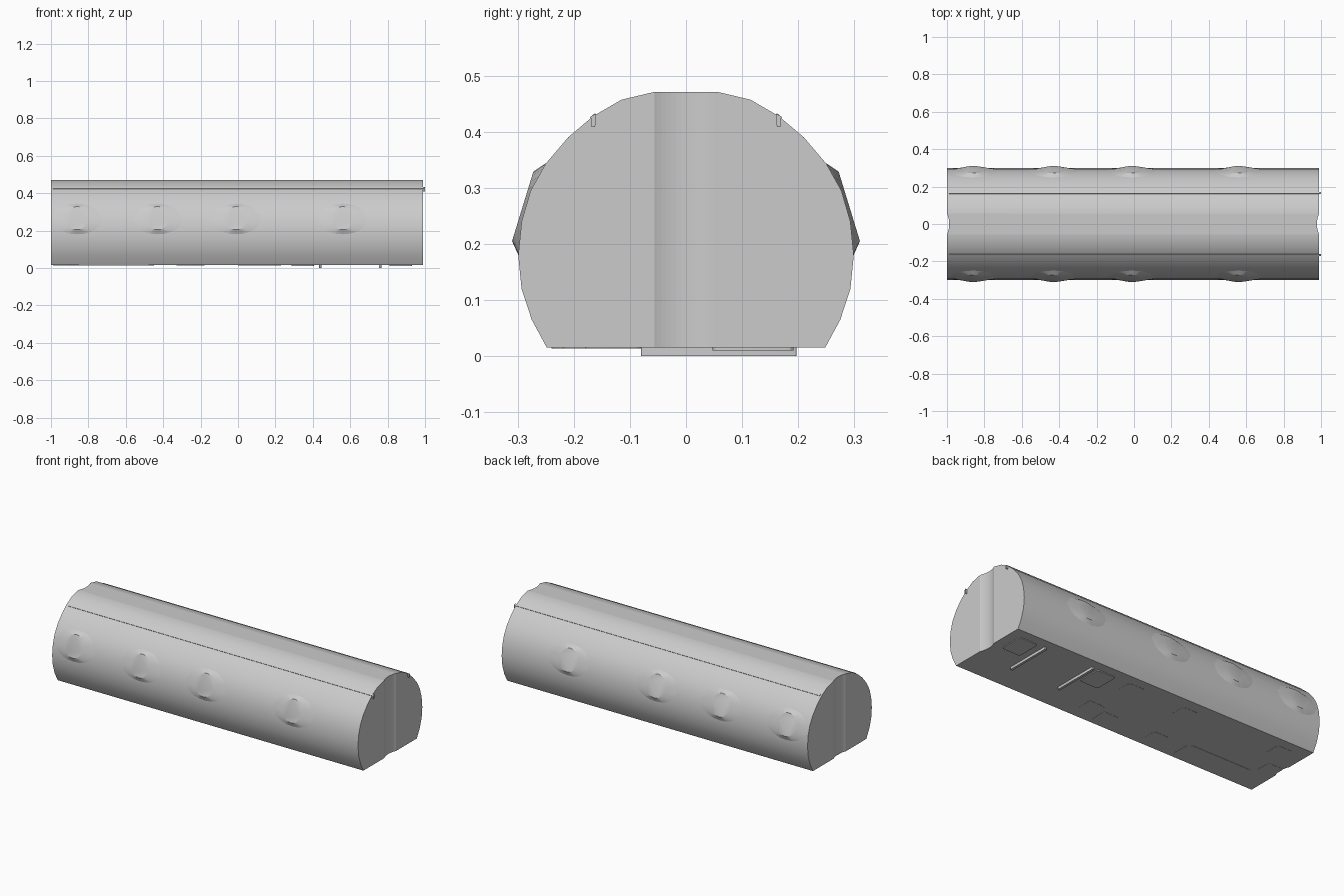
import bpy, bmesh, math
from mathutils import Vector

if "Cube" in bpy.data.objects:
    bpy.data.objects.remove(bpy.data.objects["Cube"])

X0, X1 = -1.0, 0.99
FLOOR = 0.015
HALF = [(0.056, 0.471), (0.115, 0.457), (0.165, 0.428), (0.21, 0.39), (0.25, 0.343),
        (0.277, 0.295), (0.293, 0.24), (0.299, 0.18), (0.293, 0.12), (0.275, 0.065), (0.248, FLOOR)]


def make(name, bm, angle=22):
    bmesh.ops.recalc_face_normals(bm, faces=bm.faces)
    me = bpy.data.meshes.new(name)
    bm.to_mesh(me)
    bm.free()
    ob = bpy.data.objects.new(name, me)
    bpy.context.collection.objects.link(ob)
    bpy.ops.object.select_all(action='DESELECT')
    bpy.context.view_layer.objects.active = ob
    ob.select_set(True)
    bpy.ops.object.shade_smooth_by_angle(angle=math.radians(angle))
    return ob


def prism(name, outline, vec):
    bm = bmesh.new()
    f = bm.faces.new([bm.verts.new(p) for p in outline])
    r = bmesh.ops.extrude_face_region(bm, geom=[f])
    bmesh.ops.translate(bm, vec=vec, verts=[v for v in r['geom'] if isinstance(v, bmesh.types.BMVert)])
    return make(name, bm)


def plate(name, xa, xb, ya, yb, z, corner=0.012):
    pts = []
    corners = [(xb - corner, yb - corner, 0), (xa + corner, yb - corner, 90),
               (xa + corner, ya + corner, 180), (xb - corner, ya + corner, 270)]
    for cx, cy, a0 in corners:
        for k in range(4):
            a = math.radians(a0 + k * 30)
            pts.append((cx + corner * math.cos(a), cy + corner * math.sin(a), z))
    return prism(name, pts, (0, 0, FLOOR + 0.001 - z))


def skin_y(z):
    # half width of the shell at a given height
    for (ya, za), (yb, zb) in zip(HALF, HALF[1:]):
        if zb <= z <= za:
            return yb + (ya - yb) * (z - zb) / (za - zb)
    return HALF[-1][0]


# Main shell: faceted round profile with a flat floor
outline = [(X0, y, z) for y, z in HALF] + [(X0, -y, z) for y, z in reversed(HALF)]
shell = prism("shell", outline, (X1 - X0, 0, 0))

# Shallow upright hollow in each end
R, DEPTH = 0.137, 0.012
for cx in (X1 - DEPTH + R, X0 + DEPTH - R):
    bpy.ops.mesh.primitive_cylinder_add(vertices=96, radius=R, depth=0.8, location=(cx, 0, 0.25))
    cutter = bpy.context.object
    cutter.name = "end_hollow_cutter"
    cutter.hide_render = True
    mod = shell.modifiers.new("hollow", 'BOOLEAN')
    mod.object, mod.operation, mod.solver = cutter, 'DIFFERENCE', 'EXACT'
    bpy.context.view_layer.objects.active = shell
    bpy.ops.object.modifier_apply(modifier=mod.name)
    bpy.data.objects.remove(cutter)

# Flat round pads on both sides, blended into the shell by a skirt
N = 24
for side in (1, -1):
    for cx in (-0.86, -0.43, -0.01, 0.56):
        bm = bmesh.new()
        inner, outer = [], []
        for k in range(N):
            a = 2 * math.pi * k / N
            c, s = math.cos(a), math.sin(a)
            inner.append(bm.verts.new((cx + 0.064 * c, side * (0.291 - 0.019 * s), 0.267 + 0.062 * s)))
            z = 0.262 + 0.084 * s
            outer.append(bm.verts.new((max(X0, cx + 0.14 * c), side * (skin_y(z) - 0.001), z)))
        bm.faces.new(inner)
        for k in range(N):
            j = (k + 1) % N
            bm.faces.new((inner[k], inner[j], outer[j], outer[k]))
        ob = make("side_pad", bm, 25)
        if ob.data.polygons[0].normal.y * side < 0:
            ob.data.flip_normals()

# Thin roof seams with a small hook at the right end
for s in (1, -1):
    prism("roof_seam", [(-0.99, s * 0.160, 0.428), (-0.99, s * 0.169, 0.422),
                        (-0.99, s * 0.171, 0.426), (-0.99, s * 0.162, 0.433)], (1.985, 0, 0))
    prism("seam_hook", [(X1 - 0.005, s * 0.160, 0.432), (X1 - 0.005, s * 0.170, 0.427),
                        (X1 - 0.005, s * 0.168, 0.408), (X1 - 0.005, s * 0.162, 0.408)], (0.015, 0, 0))

# Cross bars under the floor
for x in (0.44, 0.76):
    plate("floor_bar", x - 0.007, x + 0.007, -0.08, 0.197, 0.0, 0.004)

# Raised hatches beside the bars
for x in (0.345, 0.87):
    plate("floor_hatch", x - 0.06, x + 0.06, 0.047, 0.192, 0.01)

# Flush floor panels
plate("long_floor_panel", -0.88, -0.45, -0.24, -0.095, 0.0135, 0.03)
for x, y in ((0.14, 0.14), (-0.23, 0.13), (0.18, -0.13), (0.05, -0.17), (-0.28, -0.16), (-0.86, 0.14), (-0.94, -0.03)):
    plate("small_floor_panel", x - 0.05, x + 0.05, y - 0.05, y + 0.05, 0.014)
